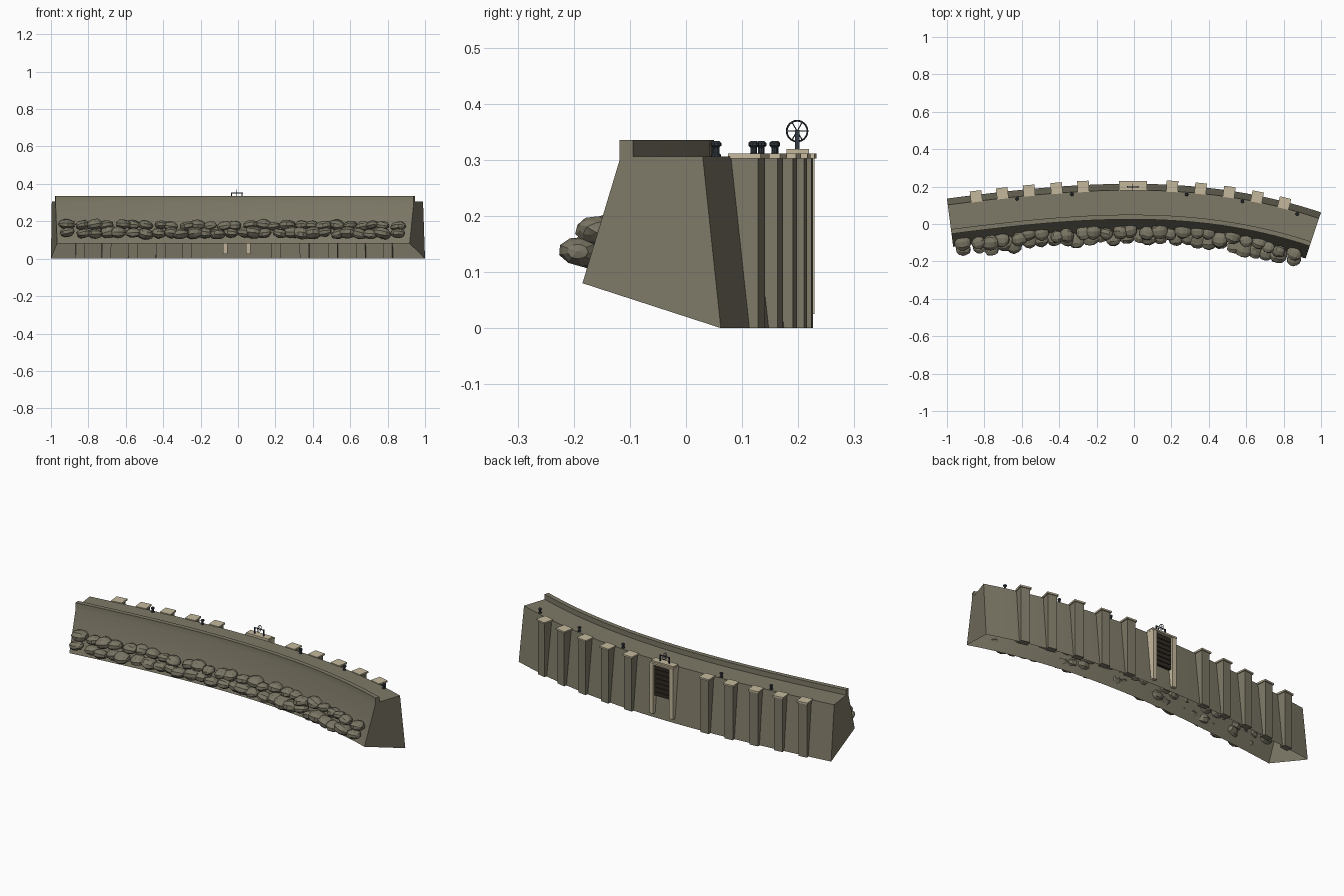
import bpy, bmesh, math, random
from mathutils import Matrix, Vector, Euler

if "Cube" in bpy.data.objects:
    bpy.data.objects.remove(bpy.data.objects["Cube"])

random.seed(4)


def mat(name, col):
    m = bpy.data.materials.new(name)
    m.diffuse_color = (*col, 1)
    m.use_nodes = True
    m.node_tree.nodes["Principled BSDF"].inputs["Base Color"].default_value = m.diffuse_color
    return m


CONCRETE = mat("olive concrete", (0.208, 0.191, 0.136))
STONE = mat("olive rock", (0.198, 0.182, 0.13))
TAN = mat("pale stone", (0.56, 0.485, 0.34))
IRON = mat("dark iron", (0.034, 0.044, 0.058))
RACK = mat("dark timber", (0.028, 0.022, 0.016))


def frame(x):
    """Local frame on the rear foot of the wall: X along, Y to the rear, Z up."""
    y = 0.215 - 0.037 * x - 0.116 * x * x + 0.033 * x * (1 - x * x)
    slope = -0.004 - 0.232 * x - 0.099 * x * x
    return Matrix.Translation((x, y, 0)) @ Matrix.Rotation(math.atan(slope), 4, 'Z')


def finish(name, bm, material, smooth=None):
    bmesh.ops.recalc_face_normals(bm, faces=bm.faces)
    me = bpy.data.meshes.new(name)
    bm.to_mesh(me)
    bm.free()
    me.materials.append(material)
    ob = bpy.data.objects.new(name, me)
    bpy.context.collection.objects.link(ob)
    if smooth:
        bpy.context.view_layer.objects.active = ob
        ob.select_set(True)
        bpy.ops.object.shade_smooth_by_angle(angle=math.radians(smooth))
        ob.select_set(False)
    return ob


def loft(bm, rings, closed=True):
    """Skin a row of equal rings and cap both ends."""
    vs = [[bm.verts.new(p) for p in r] for r in rings]
    n = len(vs[0])
    for a, b in zip(vs, vs[1:]):
        for i in range(n if closed else n - 1):
            bm.faces.new((a[i], a[(i + 1) % n], b[(i + 1) % n], b[i]))
    bm.faces.new(vs[0][::-1])
    bm.faces.new(vs[-1])


def prism(bm, x, profile, width, off=0.0):
    """Extrude a (depth, height) profile along the wall; depth grows to the front."""
    f = frame(x)
    loft(bm, [[f @ Vector((off + s * width / 2, -d, z)) for d, z in profile] for s in (-1, 1)])


def rect(d0, d1, z0, z1):
    return [(d0, z0), (d1, z0), (d1, z1), (d0, z1)]


def lathe(bm, base, profile, n=10):
    loft(bm, [[base @ Vector((r * math.cos(i * math.tau / n), r * math.sin(i * math.tau / n), z))
               for i in range(n)] for r, z in profile])


# curved wall with raised front parapet, open underneath
section = [(0, 0), (0.034, 0.306), (0.165, 0.306), (0.165, 0.335),
           (0.19, 0.335), (0.19, 0.30), (0.26, 0.08)]
bm = bmesh.new()
N = 32
loft(bm, [[frame(-1 + 2 * i / N) @ Vector((0, -d, z)) for d, z in section]
          for i in range(N + 1)], closed=False)
finish("curved_wall", bm, CONCRETE, 30)

# rear buttresses with pale caps
piers = bmesh.new()
caps = bmesh.new()
for x in (-0.845, -0.705, -0.562, -0.415, -0.272, 0.205, 0.357, 0.51, 0.66, 0.805):
    prism(piers, x, [(-0.016, 0), (0.018, 0), (0.04, 0.304), (-0.016, 0.304)], 0.05)
    prism(caps, x, rect(-0.022, 0.038, 0.302, 0.311), 0.062)
finish("buttresses", piers, CONCRETE)
finish("buttress_caps", caps, TAN)

# sluice: two jambs and a lintel slab
G = -0.006
bm = bmesh.new()
for s in (-1, 1):
    prism(bm, G, [(-0.014, 0.025), (0.018, 0.025), (0.04, 0.304), (-0.014, 0.304)], 0.024, s * 0.062)
prism(bm, G, rect(-0.016, 0.036, 0.302, 0.311), 0.15)
prism(bm, G, rect(-0.004, 0.036, 0.311, 0.319), 0.14)
finish("sluice_frame", bm, TAN)

# slatted gate between the jambs
bm = bmesh.new()
prism(bm, G, [(0.003, 0.125), (0.03, 0.125), (0.04, 0.302), (0.003, 0.302)], 0.1)
for i in range(7):
    z = 0.125 + i * 0.0252
    prism(bm, G, rect(-0.001, 0.01, z, z + 0.021), 0.1)
finish("sluice_gate", bm, RACK)

# hand wheel on an axle carried by two posts
bm = bmesh.new()
f = frame(G)
hub = f @ Matrix.Translation((0, -0.017, 0.351)) @ Matrix.Rotation(math.pi / 2, 4, 'Y')
for s in (-1, 1):
    prism(bm, G, rect(0.013, 0.021, 0.318, 0.353), 0.006, s * 0.028)
lathe(bm, hub, [(0.0025, -0.032), (0.0025, 0.032)], 8)
for k in range(3):
    spoke = hub @ Matrix.Rotation(k * math.pi / 3, 4, 'Z') @ Matrix.Rotation(math.pi / 2, 4, 'X')
    lathe(bm, spoke, [(0.001, -0.019), (0.001, 0.019)], 6)
finish("wheel_axle", bm, IRON)
bpy.ops.mesh.primitive_torus_add(major_radius=0.0185, minor_radius=0.0016,
                                 major_segments=24, minor_segments=6)
rim = bpy.context.object
rim.name = "wheel_rim"
rim.matrix_world = hub
rim.data.materials.append(IRON)

# mooring bollards
bm = bmesh.new()
for x in (-0.63, -0.335, 0.285, 0.588, 0.885):
    lathe(bm, frame(x) @ Matrix.Translation((0, -0.046, 0)),
          [(0.009, 0.304), (0.009, 0.309), (0.006, 0.312), (0.006, 0.322),
           (0.0095, 0.325), (0.0095, 0.33), (0.006, 0.333)])
finish("bollards", bm, IRON)

# two rows of boulders along the front toe
bm = bmesh.new()
for count, d, z, size in ((28, 0.283, 0.137, 1.0), (27, 0.253, 0.178, 0.92)):
    for i in range(count):
        x = -0.94 + 1.865 * i / (count - 1) + random.uniform(-0.014, 0.014)
        k = size * random.uniform(0.85, 1.15)
        turn = Euler([random.uniform(-0.25, 0.25) for _ in range(3)]).to_matrix().to_4x4()
        m = (frame(x) @ Matrix.Translation((0, -d - random.uniform(-0.016, 0.014),
                                            z + random.uniform(-0.006, 0.006)))
             @ turn @ Matrix.Diagonal((0.044 * k, 0.043 * k, 0.029 * k, 1))
             @ Matrix.Rotation(math.pi / 2, 4, 'Y'))
        rock = bmesh.ops.create_uvsphere(bm, u_segments=9, v_segments=6, radius=1, matrix=m)
        c = m.translation
        for v in rock["verts"]:
            v.co = c + (v.co - c) * random.uniform(0.93, 1.07)
finish("toe_boulders", bm, STONE)
